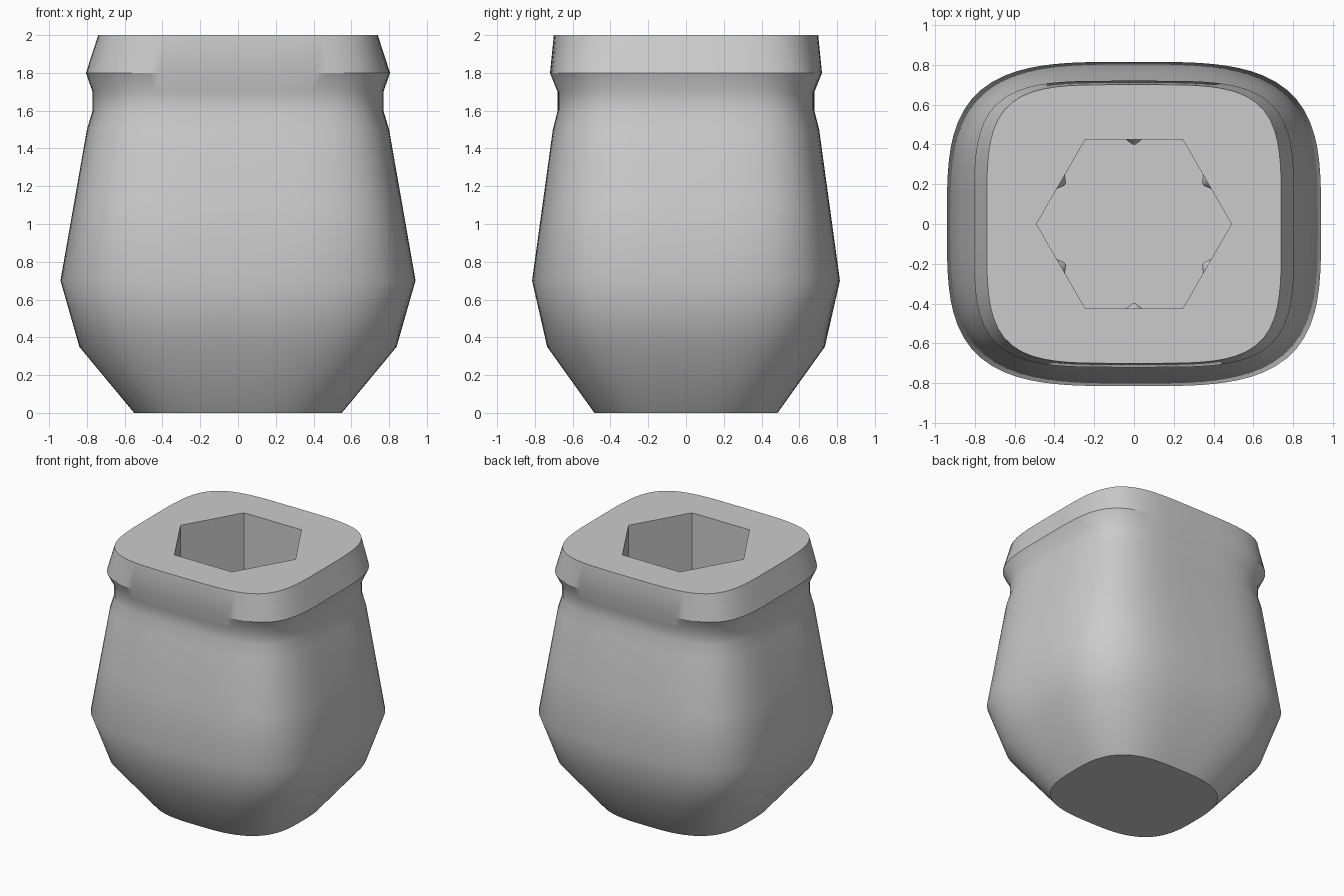
import bpy, bmesh, math
from mathutils import Matrix, Vector

cube = bpy.data.objects.get("Cube")
if cube:
    bpy.data.objects.remove(cube, do_unlink=True)

# one plain grey
grey = bpy.data.materials.new("plain grey")
grey.use_nodes = True
colour = (0.6, 0.6, 0.6, 1)
grey.diffuse_color = colour
grey.node_tree.nodes["Principled BSDF"].inputs["Base Color"].default_value = colour

# height, half width, half depth, squareness of each cross-section
SECTIONS = [
    (0.0, 0.55, 0.485, 3.0),
    (0.35, 0.84, 0.735, 3.1),
    (0.7, 0.94, 0.815, 3.55),
    (1.1, 0.87, 0.76, 3.7),
    (1.5, 0.80, 0.705, 3.9),
    (1.6, 0.77, 0.68, 4.0),
    (1.7, 0.77, 0.68, 4.0),
    (1.8, 0.805, 0.72, 4.2),
    (2.0, 0.74, 0.70, 4.3),
]
SIDES = 96
HEX_RADIUS = 0.49
FLOOR = 1.0


def ring(bm, z, a, b, n):
    verts = []
    for i in range(SIDES):
        t = math.tau * i / SIDES
        c, s = math.cos(t), math.sin(t)
        r = (abs(c / a) ** n + abs(s / b) ** n) ** (-1 / n)
        verts.append(bm.verts.new((r * c, r * s, z)))
    return verts


def hexagon(bm, z):
    return [bm.verts.new((HEX_RADIUS * math.cos(k * math.pi / 3),
                          HEX_RADIUS * math.sin(k * math.pi / 3), z)) for k in range(6)]


def skin(bm, lower, upper):
    count = len(lower)
    for i in range(count):
        j = (i + 1) % count
        bm.faces.new((lower[i], lower[j], upper[j], upper[i]))


def loop_edges(bm, verts):
    return [bm.edges.get((v, verts[i - 1])) for i, v in enumerate(verts)]


def finish(name, bm):
    mesh = bpy.data.meshes.new(name)
    bm.to_mesh(mesh)
    bm.free()
    mesh.materials.append(grey)
    obj = bpy.data.objects.new(name, mesh)
    bpy.context.collection.objects.link(obj)
    bpy.ops.object.select_all(action="DESELECT")
    obj.select_set(True)
    bpy.context.view_layer.objects.active = obj
    bpy.ops.object.shade_smooth_by_angle(angle=math.radians(30))
    return obj


# body: lofted outside, hexagonal socket, flat rim between them
bm = bmesh.new()
rings = [ring(bm, *s) for s in SECTIONS]
for lower, upper in zip(rings, rings[1:]):
    skin(bm, lower, upper)
bm.faces.new(rings[0][::-1])
mouth, floor = hexagon(bm, SECTIONS[-1][0]), hexagon(bm, FLOOR)
skin(bm, mouth, floor)
bm.faces.new(floor)
bmesh.ops.triangle_fill(bm, use_beauty=True, normal=(0, 0, 1),
                        edges=loop_edges(bm, rings[-1]) + loop_edges(bm, mouth))
bmesh.ops.recalc_face_normals(bm, faces=bm.faces)
finish("body", bm)

# small gripping bumps, one on each flat of the socket
bm = bmesh.new()
apothem = HEX_RADIUS * math.cos(math.pi / 6)
for k in range(6):
    angle = math.pi / 6 + k * math.pi / 3
    out = Vector((math.cos(angle), math.sin(angle), 0))
    turn = (-out).to_track_quat("Z", "Y").to_matrix().to_4x4()
    place = Matrix.Translation(out * (apothem - 0.0125) + Vector((0, 0, 1.3)))
    bmesh.ops.create_cone(bm, cap_ends=True, segments=16, radius1=0.04, radius2=0.008,
                          depth=0.025, matrix=place @ turn)
finish("socket_bumps", bm)
